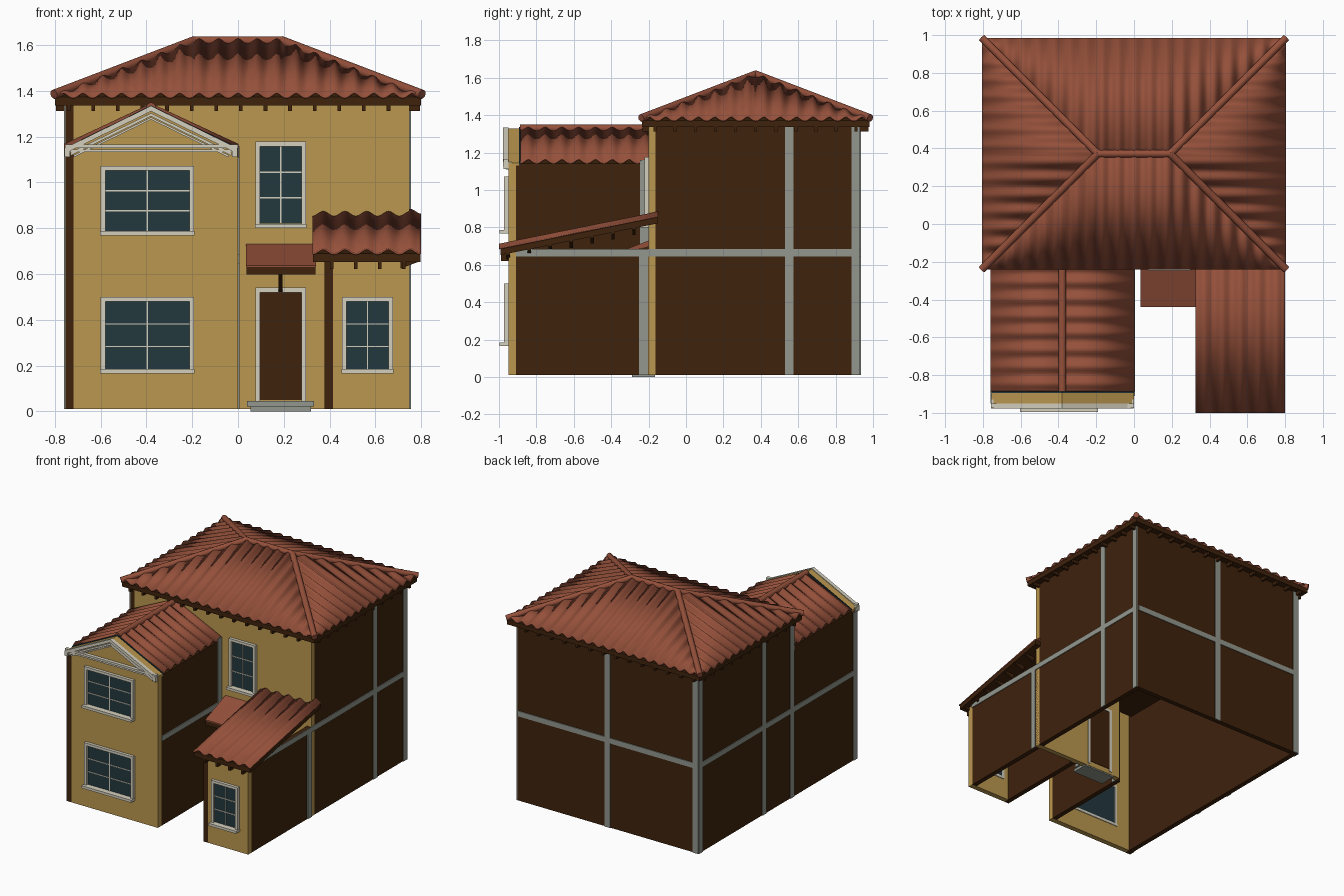
import bpy, bmesh, math
from mathutils import Vector

if "Cube" in bpy.data.objects:
    bpy.data.objects.remove(bpy.data.objects["Cube"])

def material(name, hexa):
    lin = [((int(hexa[i:i+2], 16) / 255 + 0.055) / 1.055) ** 2.4 for i in (0, 2, 4)]
    m = bpy.data.materials.new(name)
    m.diffuse_color = (*lin, 1)
    m.use_nodes = True
    m.node_tree.nodes["Principled BSDF"].inputs["Base Color"].default_value = m.diffuse_color
    return m

STUCCO = material("ochre stucco", "BB974F")
WOOD = material("dark wood", "3E220C")
GREY = material("grey timber", "93978D")
CREAM = material("cream trim", "D4CFBE")
TILE = material("terracotta", "94503A")
GLASS = material("blue glass", "23383F")

def finish(name, bm, mat):
    me = bpy.data.meshes.new(name)
    bm.to_mesh(me)
    bm.free()
    me.materials.append(mat)
    ob = bpy.data.objects.new(name, me)
    bpy.context.collection.objects.link(ob)
    return ob

def hull(name, pts, mat):
    bm = bmesh.new()
    for p in pts:
        bm.verts.new(p)
    bmesh.ops.convex_hull(bm, input=bm.verts[:])
    bmesh.ops.recalc_face_normals(bm, faces=bm.faces[:])
    return finish(name, bm, mat)

def box(name, x0, x1, y0, y1, z0, z1, mat):
    return hull(name, [(x, y, z) for x in (x0, x1) for y in (y0, y1) for z in (z0, z1)], mat)

def prism_y(name, xz, y0, y1, mat):
    return hull(name, [(x, y, z) for x, z in xz for y in (y0, y1)], mat)

def prism_x(name, yz, x0, x1, mat):
    return hull(name, [(x, y, z) for y, z in yz for x in (x0, x1)], mat)

def smooth(ob):
    bpy.ops.object.select_all(action='DESELECT')
    ob.select_set(True)
    bpy.context.view_layer.objects.active = ob
    bpy.ops.object.shade_smooth_by_angle(angle=math.radians(50))

def tiles(name, start, end, inward, run, rise, hip=False, period=0.085, amp=0.011):
    """Corrugated slope: eave from start to end, climbing along inward."""
    a, b, n = Vector(start), Vector(end), Vector(inward)
    length = (b - a).length
    waves = max(1, round(length / period))
    count = waves * 8
    bm = bmesh.new()
    rows = []
    for i in range(count + 1):
        d = length * i / count
        t = min(d, length - d, run) if hip else run
        t = max(t, 0.002)
        p = a.lerp(b, i / count) + Vector((0, 0, -amp * math.cos(2 * math.pi * waves * i / count)))
        rows.append((bm.verts.new(p), bm.verts.new(p + n * t + Vector((0, 0, rise * t / run)))))
    for r, s in zip(rows, rows[1:]):
        f = bm.faces.new((r[0], s[0], s[1], r[1]))
        f.normal_update()
        if f.normal.z < 0:
            f.normal_flip()
    ob = finish(name, bm, TILE)
    m = ob.modifiers.new("thickness", 'SOLIDIFY')
    m.thickness, m.offset = 0.008, -1
    smooth(ob)

def cap(name, p, q, r=0.021):
    """Rounded ridge or hip tile between two points."""
    p, q = Vector(p), Vector(q)
    bm = bmesh.new()
    bmesh.ops.create_cone(bm, cap_ends=True, segments=10, radius1=r, radius2=r, depth=(q - p).length)
    ob = finish(name, bm, TILE)
    ob.rotation_mode = 'QUATERNION'
    ob.rotation_quaternion = (q - p).to_track_quat('Z', 'Y')
    ob.location = (p + q) / 2
    smooth(ob)

# stucco front walls
box("entrance_wall", 0, 0.75, -0.2, -0.162, 0.01, 1.34, STUCCO)
box("upper_wall_over_wing", -0.72, 0, -0.2, -0.162, 1.1, 1.34, STUCCO)
prism_y("gable_wall", [(-0.72, 0.01), (0, 0.01), (0, 1.14), (-0.38, 1.33), (-0.755, 1.14)][:4] + [(-0.72, 1.155)],
        -0.95, -0.91, STUCCO)
prism_y("gable_parapet", [(-0.755, 1.13), (0, 1.13), (0, 1.145), (-0.38, 1.33), (-0.755, 1.145)],
        -0.95, -0.893, STUCCO)
prism_y("parapet_backing", [(-0.755, 1.13), (0, 1.13), (0, 1.152), (-0.38, 1.337), (-0.755, 1.152)],
        -0.894, -0.886, GLASS)
box("small_wing_front", 0.415, 0.75, -0.95, -0.91, 0.01, 0.68, STUCCO)

# dark side and back walls
box("left_wall", -0.755, -0.718, -0.2, 0.93, 0.01, 1.34, WOOD)
box("left_wing_wall", -0.755, -0.718, -0.95, -0.2, 0.01, 1.13, WOOD)
box("left_wing_inner_wall", -0.036, 0, -0.91, -0.2, 0.01, 1.13, WOOD)
box("right_wall", 0.714, 0.75, -0.162, 0.93, 0.01, 1.34, WOOD)
box("right_wing_wall", 0.714, 0.75, -0.91, -0.162, 0.01, 0.68, WOOD)
box("right_wing_inner_wall", 0.378, 0.415, -0.95, -0.2, 0.01, 0.68, WOOD)
box("back_wall", -0.755, 0.75, 0.894, 0.93, 0.01, 1.34, WOOD)

# grey half timbering: sides, wing inner side, back
T = 0.006
box("right_rail", 0.75, 0.75 + T, -0.91, 0.93, 0.645, 0.685, GREY)
for y, top in ((-0.25, 0.66), (0.53, 1.34), (0.885, 1.34)):
    box("right_post", 0.75, 0.75 + T, y, y + 0.046, 0.01, top, GREY)
box("left_rail", -0.755 - T, -0.755, -0.95, 0.93, 0.645, 0.685, GREY)
for y, top in ((-0.95, 1.12), (-0.2, 1.34), (0.13, 1.34), (0.885, 1.34)):
    box("left_post", -0.755 - T, -0.755, y, y + 0.046, 0.01, top, GREY)
box("inner_rail", 0, T, -0.91, -0.2, 0.645, 0.685, GREY)
box("inner_post", 0, T, -0.246, -0.2, 0.01, 1.16, GREY)
box("back_rail", -0.755, 0.74, 0.93, 0.93 + T, 0.645, 0.685, GREY)
for x in (-0.755, -0.023):
    box("back_post", x, x + 0.046, 0.93, 0.93 + T, 0.01, 1.34, GREY)

# main hipped roof
X, Y0, Y1, R, ridge_y = 0.805, -0.24, 0.985, 0.6125, 0.3725
ZE, RISE = 1.385, 0.24
hull("main_roof_base", [(sx * (X - 0.005), y, z) for sx in (-1, 1) for y in (Y0 + 0.005, Y1 - 0.005)
     for z in (1.337, ZE - 0.012)] + [(-0.19, ridge_y, 1.607), (0.19, ridge_y, 1.607)], WOOD)
c = [(-X, Y0, ZE), (X, Y0, ZE), (X, Y1, ZE), (-X, Y1, ZE)]
for i, (label, n) in enumerate((("front", (0, 1, 0)), ("right", (-1, 0, 0)), ("back", (0, -1, 0)), ("left", (1, 0, 0)))):
    tiles("main_roof_" + label, c[i], c[(i + 1) % 4], n, R, RISE, hip=True)
    top = (math.copysign(0.192, c[i][0]), ridge_y, ZE + RISE - 0.006)
    cap("hip_cap", c[i], top)
cap("ridge_cap", (-0.2, ridge_y, 1.618), (0.2, ridge_y, 1.618))

# rafter tails under the main eaves
for k in range(14):
    x = -0.64 + 0.1075 * k - 0.1
    for y in (-0.232, 0.93):
        box("rafter_tail", x - 0.008, x + 0.008, y, y + 0.045, 1.313, 1.34, WOOD)
for k in range(11):
    y = -0.165 + 0.1075 * k
    for x in (-0.795, 0.75):
        box("rafter_tail", x, x + 0.045, y - 0.008, y + 0.008, 1.313, 1.34, WOOD)

# gabled wing roof
prism_y("wing_roof_base", [(-0.758, 1.107), (0.003, 1.107), (0.003, 1.142), (-0.38, 1.32), (-0.758, 1.142)],
        -0.886, -0.17, WOOD)
tiles("wing_roof_left", (-0.76, -0.888, 1.157), (-0.76, -0.17, 1.157), (1, 0, 0), 0.38, 0.178)
tiles("wing_roof_right", (0.003, -0.888, 1.157), (0.003, -0.17, 1.157), (-1, 0, 0), 0.383, 0.178)
cap("wing_ridge_cap", (-0.38, -0.888, 1.329), (-0.38, -0.17, 1.329))

# gable mouldings: nested rakes and a cornice
for s in (-1, 1):
    for drop, h, y in ((0, 0.024, -0.978), (0.032, 0.014, -0.968), (0.05, 0.01, -0.962)):
        e = -0.38 + s * (0.378 - drop * 0.8)
        ze = 1.15 - drop * 0.6
        prism_y("gable_rake", [(-0.38, 1.335 - drop), (-0.38, 1.335 - drop - h), (e, ze), (e, ze - h)],
                y, -0.95, CREAM)
    xe = -0.38 + s * 0.366
    box("rake_return", xe - 0.012, xe + 0.012, -0.975, -0.93, 1.112, 1.15, CREAM)
box("gable_cornice", -0.757, 0, -0.975, -0.95, 1.15, 1.166, CREAM)
box("gable_cornice_lower", -0.75, -0.01, -0.965, -0.95, 1.134, 1.144, CREAM)

# lean-to roof on the small wing
slope = (0.86 - 0.69) / 0.845
prism_x("lean_to_base", [(-0.993, 0.69), (-0.15, 0.86), (-0.15, 0.822), (-0.993, 0.652)], 0.328, 0.797, WOOD)
tiles("lean_to_tiles", (0.325, -1, 0.702), (0.8, -1, 0.702), (0, 1, 0), 0.85, 0.172, period=0.095)
for k in range(4):
    x = 0.41 + 0.105 * k
    box("lean_to_tail", x - 0.008, x + 0.008, -0.99, -0.95, 0.622, 0.665, WOOD)
for k in range(7):
    y = -0.95 + 0.112 * k
    z = 0.655 + slope * (y + 0.993)
    prism_y("lean_to_side_rafter", [(0.71, z + 0.01), (0.79, z + 0.01), (0.79, z - 0.01), (0.71, z - 0.04)],
            y - 0.009, y + 0.009, WOOD)

# door awning with bracket
prism_x("awning_top", [(-0.44, 0.63), (-0.44, 0.638), (-0.2, 0.73), (-0.2, 0.7)], 0.035, 0.34, TILE)
prism_x("awning_frame", [(-0.438, 0.597), (-0.438, 0.63), (-0.2, 0.7), (-0.2, 0.66)], 0.037, 0.338, WOOD)
prism_x("awning_bracket", [(-0.4, 0.61), (-0.2, 0.67), (-0.2, 0.52), (-0.22, 0.52)], 0.178, 0.194, WOOD)

def window(x0, x1, z0, z1, y, f=0.02, cols=2, rows=3, fill=GLASS, name="window"):
    """Frame around a pane set through the wall at y, with glazing bars."""
    box(name + "_pane", x0 + f, x1 - f, y - 0.005, y + 0.042, z0 + f, z1 - f, fill)
    for a, b in ((x0, x0 + f), (x1 - f, x1)):
        box(name + "_jamb", a, b, y - 0.022, y + 0.045, z0, z1, CREAM)
    box(name + "_head", x0, x1, y - 0.022, y + 0.045, z1 - f, z1, CREAM)
    for i in range(1, cols):
        x = x0 + (x1 - x0) * i / cols
        box(name + "_bar", x - 0.003, x + 0.003, y - 0.01, y, z0 + f, z1 - f, CREAM)
    for i in range(1, rows):
        z = z0 + f + (z1 - z0 - 2 * f) * i / rows
        box(name + "_bar", x0 + f, x1 - f, y - 0.01, y, z - 0.003, z + 0.003, CREAM)
    if fill is GLASS:
        box(name + "_sill", x0 - 0.003, x1 + 0.003, y - 0.046, y + 0.045, z0, z0 + 0.019, CREAM)

window(-0.6, -0.193, 0.768, 1.072, -0.95)
window(-0.6, -0.193, 0.165, 0.5, -0.95)
window(0.455, 0.677, 0.165, 0.5, -0.95)
window(0.077, 0.297, 0.8, 1.178, -0.2)
window(0.077, 0.297, 0.03, 0.54, -0.2, cols=1, rows=1, fill=WOOD, name="door")

# entrance steps
box("step_lower", 0.055, 0.32, -0.29, -0.165, 0, 0.022, GREY)
box("step_upper", 0.04, 0.333, -0.26, -0.165, 0.02, 0.045, GREY)
